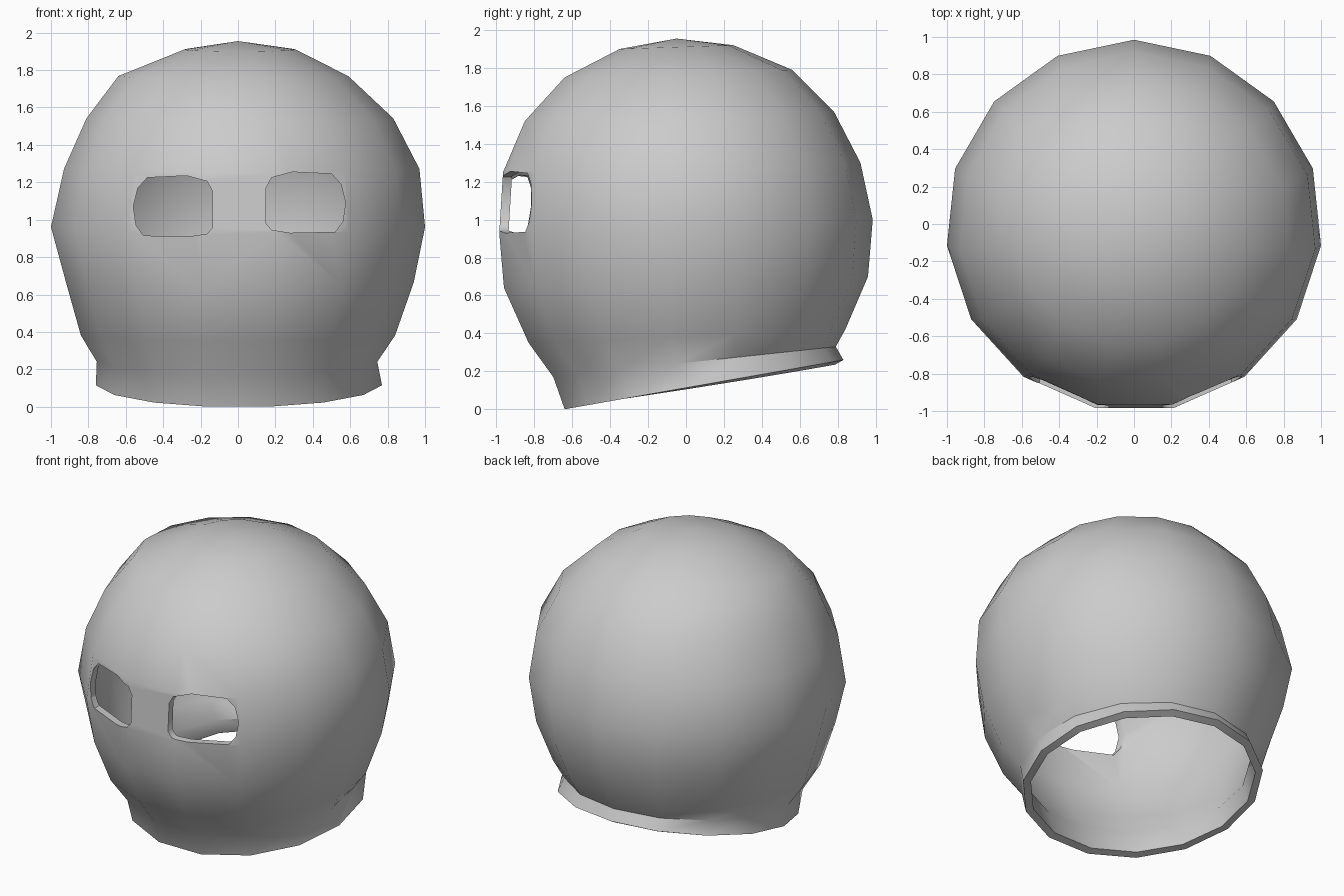
import bpy, bmesh
from math import sin, cos, pi, radians

if "Cube" in bpy.data.objects:
    bpy.data.objects.remove(bpy.data.objects["Cube"])

SIDES = 15

# Horizontal rings: z front, z back, y front, y back, half width left, half width right
RINGS = [
    (1.90, 1.92, -0.35, 0.25, 0.29, 0.31),
    (1.75, 1.79, -0.64, 0.56, 0.64, 0.59),
    (1.52, 1.57, -0.85, 0.78, 0.81, 0.83),
    (1.25, 1.30, -0.965, 0.92, 0.93, 0.97),
    (0.93, 1.00, -0.985, 0.985, 1.00, 1.00),
    (0.64, 0.70, -0.96, 0.96, 0.92, 0.94),
    (0.35, 0.42, -0.83, 0.84, 0.84, 0.84),
    (0.17, 0.33, -0.70, 0.79, 0.755, 0.745),
    (0.00, 0.26, -0.64, 0.83, 0.76, 0.77),
]


def make_object(name, bm):
    bmesh.ops.recalc_face_normals(bm, faces=bm.faces)
    mesh = bpy.data.meshes.new(name)
    bm.to_mesh(mesh)
    bm.free()
    ob = bpy.data.objects.new(name, mesh)
    bpy.context.collection.objects.link(ob)
    return ob


def ring_verts(bm, zf, zb, yf, yb, xl, xr):
    # a vertex sits at the back, a flat edge at the front
    flat = cos(pi / SIDES)
    verts = []
    for i in range(SIDES):
        a = 2 * pi * i / SIDES
        t = (cos(a) + flat) / (1 + flat)
        x = sin(a) * (xr if sin(a) > 0 else xl) / sin(radians(96))
        verts.append(bm.verts.new((x, yf + (yb - yf) * t, zf + (zb - zf) * t)))
    return verts


# Helmet shell: stacked rings closed at the crown, open at the neck
bm = bmesh.new()
crown = bm.verts.new((0, -0.05, 1.955))
prev = None
for row in RINGS:
    cur = ring_verts(bm, *row)
    for i in range(SIDES):
        j = (i + 1) % SIDES
        if prev:
            bm.faces.new((prev[i], cur[i], cur[j], prev[j]))
        else:
            bm.faces.new((crown, cur[i], cur[j]))
    prev = cur
# open shell: force normals outward
helmet = make_object("helmet_shell", bm)
if helmet.data.polygons[0].normal.z < 0:
    helmet.data.flip_normals()

solid = helmet.modifiers.new("thickness", 'SOLIDIFY')
solid.thickness = 0.05
solid.offset = -1

# Eye openings: chamfered outlines pushed through the front wall
EYE = [(0.15, 0.98), (0.18, 0.945), (0.28, 0.93), (0.52, 0.935), (0.56, 0.99),
       (0.575, 1.09), (0.55, 1.19), (0.50, 1.245), (0.29, 1.255), (0.18, 1.225), (0.15, 1.17)]


def eye_cutter(name, side, dx, dz):
    bm = bmesh.new()
    face = bm.faces.new([bm.verts.new((side * x + dx, -1.3, z + dz)) for x, z in EYE])
    out = bmesh.ops.extrude_face_region(bm, geom=[face])
    moved = [v for v in out["geom"] if isinstance(v, bmesh.types.BMVert)]
    bmesh.ops.translate(bm, verts=moved, vec=(0, 0.9, 0))
    ob = make_object(name, bm)
    ob.hide_render = True
    return ob


cutters = [eye_cutter("eye_cutter_right", 1, 0, 0),
           eye_cutter("eye_cutter_left", -1, 0.015, -0.02)]
for c in cutters:
    cut = helmet.modifiers.new("eye_hole", 'BOOLEAN')
    cut.operation = 'DIFFERENCE'
    cut.solver = 'EXACT'
    cut.object = c

# Apply the modifiers, drop the cutters and smooth the shell
bpy.context.view_layer.objects.active = helmet
helmet.select_set(True)
for m in list(helmet.modifiers):
    bpy.ops.object.modifier_apply(modifier=m.name)
for c in cutters:
    bpy.data.objects.remove(c)
bpy.ops.object.shade_smooth_by_angle(angle=radians(45))
